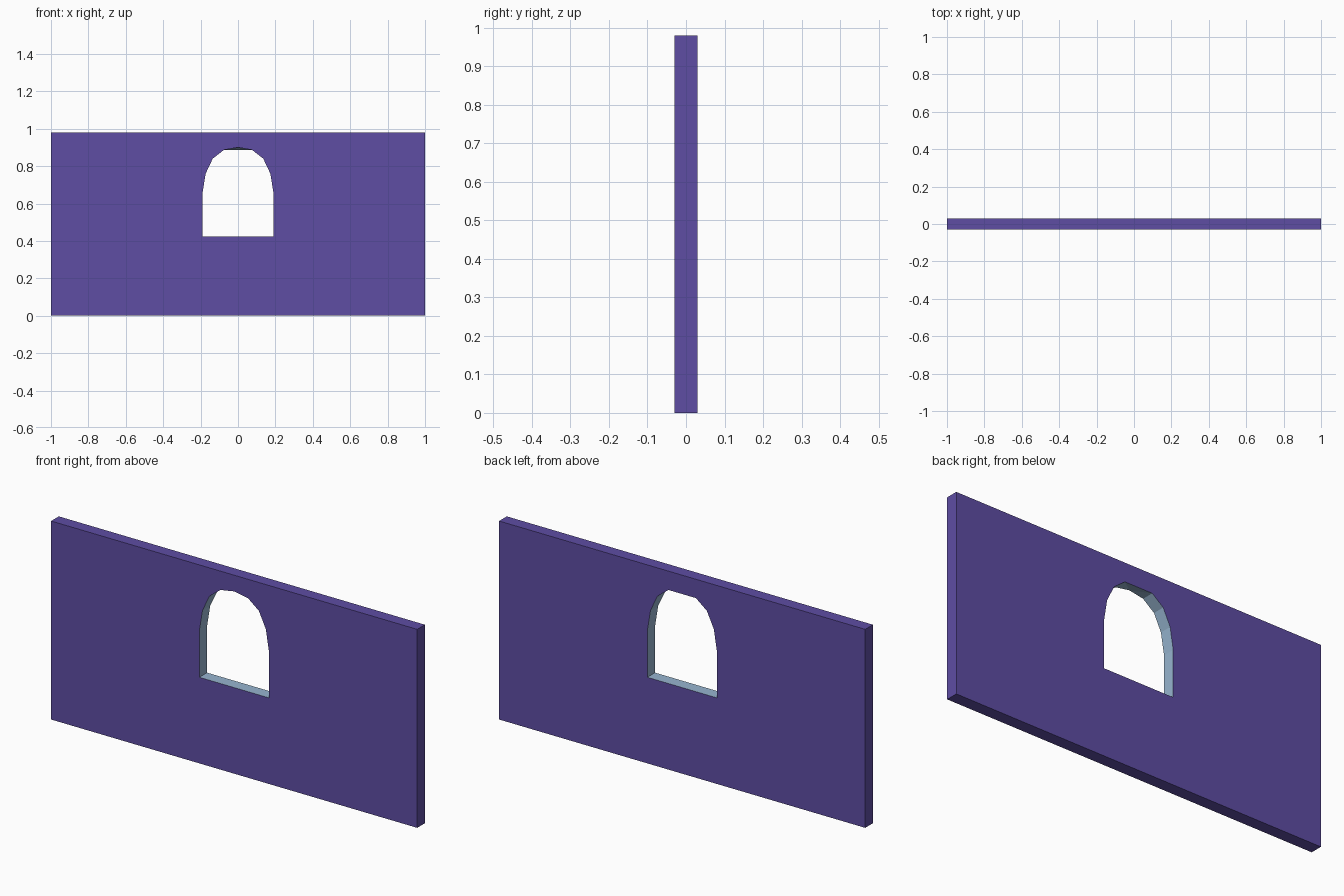
import bpy, bmesh

if "Cube" in bpy.data.objects:
    bpy.data.objects.remove(bpy.data.objects["Cube"])

def material(name, color):
    m = bpy.data.materials.new(name)
    m.diffuse_color = (*color, 1)
    m.use_nodes = True
    m.node_tree.nodes["Principled BSDF"].inputs["Base Color"].default_value = m.diffuse_color
    return m

purple = material("purple wall", (0.112, 0.074, 0.370))
blue = material("pale blue reveal", (0.310, 0.462, 0.625))

W, T, H = 1.0, 0.03, 0.98      # half width, half thickness, height
SILL, CROWN = 0.425, 0.90

# Opening outline: left half of the arch, mirrored to the right
left = [(-0.19, SILL), (-0.19, 0.655), (-0.173, 0.76), (-0.135, 0.84), (-0.075, 0.887)]
right = [(-x, z) for x, z in reversed(left)]

bm = bmesh.new()

def face(verts, mat):
    f = bm.faces.new(verts)
    f.material_index = mat
    return f

def side(y, crown):
    """One wall face: outer corners and opening rim, joined as two halves."""
    outer = [bm.verts.new((x, y, z)) for x, z in ((-W, 0), (-W, H), (W, H), (W, 0))]
    l = [bm.verts.new((x, y, z)) for x, z in left]
    r = [bm.verts.new((x, y, z)) for x, z in right]
    top = [bm.verts.new((0, y, CROWN))] if crown else []
    # left, top, right and bottom panels around the opening
    face([outer[0], outer[1]] + l[::-1], 0)
    face([outer[1], outer[2], r[0]] + top + [l[-1]], 0)
    face([outer[2], outer[3]] + r[::-1], 0)
    face([outer[3], outer[0], l[0], r[-1]], 0)
    return outer, l, r, top

fo, fl, fr, ft = side(-T, True)    # front rim has a pointed crown
bo, bl, br, _ = side(T, False)     # back rim has a flat crown

# Outer edges of the wall
for i in range(4):
    j = (i + 1) % 4
    face([fo[i], fo[j], bo[j], bo[i]], 0)

# Reveal inside the opening
for f, b in ((fl, bl), (fr, br)):
    for i in range(len(f) - 1):
        face([f[i], f[i + 1], b[i + 1], b[i]], 1)
face([fr[-1], fl[0], bl[0], br[-1]], 1)
face([ft[0], bl[-1], fl[-1]], 1)
face([ft[0], br[0], bl[-1]], 1)
face([ft[0], fr[0], br[0]], 1)

bmesh.ops.recalc_face_normals(bm, faces=bm.faces[:])
bmesh.ops.triangulate(bm, faces=[f for f in bm.faces if len(f.verts) > 4])
mesh = bpy.data.meshes.new("wall_with_window")
bm.to_mesh(mesh)
bm.free()
mesh.materials.append(purple)
mesh.materials.append(blue)
wall = bpy.data.objects.new("wall_with_window", mesh)
bpy.context.collection.objects.link(wall)
